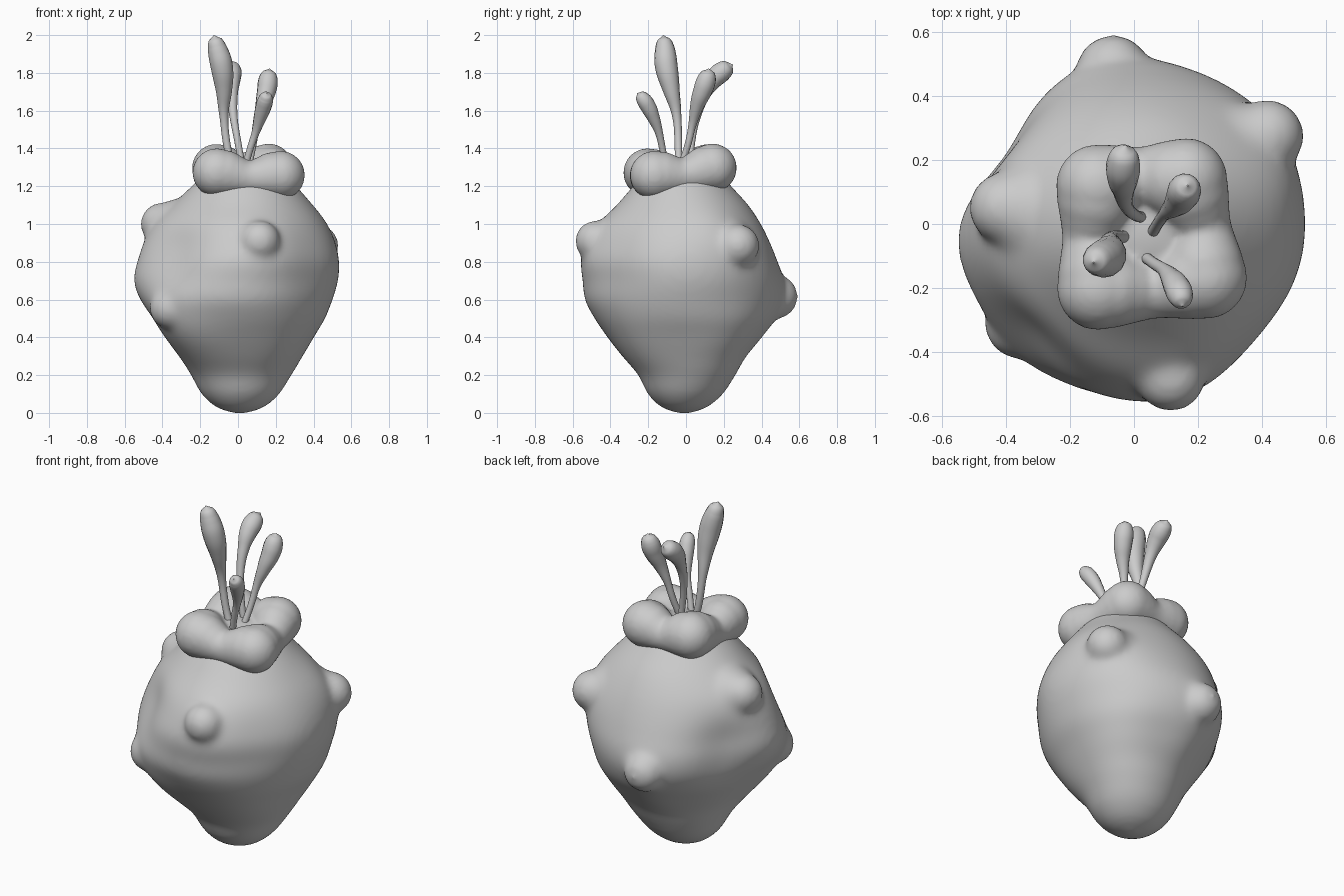
import bpy, bmesh, math
from mathutils import Vector, Matrix

if "Cube" in bpy.data.objects:
    bpy.data.objects.remove(bpy.data.objects["Cube"])


def add_ball(bm, p, r):
    bmesh.ops.create_icosphere(bm, subdivisions=3, radius=r, matrix=Matrix.Translation(p))


def finish(bm, name, voxel, smooth):
    me = bpy.data.meshes.new(name)
    bm.to_mesh(me)
    bm.free()
    ob = bpy.data.objects.new(name, me)
    bpy.context.collection.objects.link(ob)
    # fuse the overlapping volumes into one soft skin
    m = ob.modifiers.new("fuse", 'REMESH')
    m.mode, m.voxel_size, m.use_smooth_shade = 'VOXEL', voxel, True
    s = ob.modifiers.new("soften", 'SMOOTH')
    s.factor, s.iterations = 0.5, smooth
    return ob


def spline(a, b, c, d, t):
    return tuple(.5 * (2 * q + (r - p) * t + (2 * p - 5 * q + 4 * r - s) * t * t
                       + (3 * q - p - 3 * r + s) * t ** 3) for p, q, r, s in zip(a, b, c, d))


# Body: stacked ellipses (z, centre x, centre y, radius x, radius y)
rings = [(-.002, .01, -.01, .03, .03), (.03, .01, -.01, .125, .12), (.1, .01, -.005, .202, .195),
         (.2, .01, 0, .255, .245), (.3, .01, -.02, .31, .305), (.4, .01, -.025, .375, .38),
         (.5, .01, -.02, .445, .46), (.6, .0, -.025, .5, .508), (.7, .0, -.025, .53, .515),
         (.8, .01, -.035, .525, .505), (.9, .015, -.03, .495, .47), (1.0, .02, -.025, .44, .42),
         (1.1, .03, -.015, .36, .345), (1.2, .035, -.02, .275, .26), (1.28, .04, -.02, .2, .19)]
# Round knobs (x, y, z, radius), each with a soft swelling at its foot
knobs = [(.115, -.479, .91, .11), (-.403, .05, 1.0, .115), (.418, .275, .885, .116),
         (-.065, .475, .615, .119), (-.355, -.31, .555, .115)]
# Broad swellings and hollows (x, y, z, height, spread)
swells = [(x, y, z, .035, .14) for x, y, z, r in knobs]
swells += [(-.45, .25, .72, -.06, .14), (.4, -.35, .75, -.025, .16), (-.26, -.27, .4, .06, .14),
           (.24, .22, .36, .06, .16), (.23, -.25, .32, .02, .14), (.25, .42, .7, .015, .15),
           (-.37, -.38, .84, -.06, .13), (-.04, .36, .38, .03, .1), (.4, .12, 1.0, .02, .1),
           (-.52, -.04, .7, .025, .12)]
N = 64
bm = bmesh.new()
loops = []
last = len(rings) - 1
for s in range(last * 4 + 1):
    k = min(s // 4, last - 1)
    z, cx, cy, rx, ry = spline(rings[max(k - 1, 0)], rings[k], rings[k + 1],
                               rings[min(k + 2, last)], s / 4 - k)
    loop = []
    for i in range(N):
        u, v = math.cos(2 * math.pi * i / N), math.sin(2 * math.pi * i / N)
        p = Vector((cx + rx * u, cy + ry * v, z))
        h = sum(a * math.exp(-(p - Vector(q)).length_squared / (2 * w * w)) for *q, a, w in swells)
        loop.append(bm.verts.new(p + Vector((u, v, 0)) * h))
    loops.append(loop)
for a, b in zip(loops, loops[1:]):
    for i in range(N):
        j = (i + 1) % N
        bm.faces.new((a[i], a[j], b[j], b[i]))
bm.faces.new(loops[0][::-1])
bm.faces.new(loops[-1])

# Knobs: round tips on wider buried roots
for x, y, z, r in knobs:
    tip = Vector((x, y, z))
    root = Vector((x * .76, y * .76, z * .88 + .7 * .12))
    for k in range(5):
        t = k / 4
        add_ball(bm, tip.lerp(root, t), r * (1 + .5 * t * t))
finish(bm, "body", .016, 20)

# Collar: four lobes joined by a lower ridge, with a floor in the middle
bm = bmesh.new()
lobes = [Vector(p) for p in ((-.112, -.203, 1.272), (.225, -.168, 1.258),
                             (.163, .14, 1.297), (-.115, .12, 1.295))]
mid = sum(lobes, Vector()) / 4
for i, p in enumerate(lobes):
    q = lobes[(i + 1) % 4]
    out = ((p + q) / 2 - mid)
    out.z = 0
    add_ball(bm, p, .13)
    for k in range(1, 8):
        t = k / 8
        dip = math.sin(math.pi * t) ** 2
        c = p.lerp(q, t) + out.normalized() * .02 * dip + Vector((0, 0, -.022 * dip))
        add_ball(bm, c, .13 - .037 * dip)
bmesh.ops.create_icosphere(bm, subdivisions=3, radius=1,
                           matrix=Matrix.Translation((.04, -.02, 1.24)) @ Matrix.Diagonal((.2, .18, .09, 1)))
finish(bm, "collar", .012, 10)

# Stalks: tapering curves ending in club heads (x, y, z, radius)
stalks = {
    "stalk_tall": [(-.02, -.04, 1.27, .02), (-.055, -.04, 1.4, .02), (-.075, -.05, 1.58, .025),
                   (-.075, -.08, 1.72, .046), (-.087, -.105, 1.84, .06), (-.11, -.112, 1.93, .052),
                   (-.122, -.117, 1.975, .035), (-.127, -.12, 2.0, .002)],
    "stalk_back_left": [(.03, .02, 1.27, .018), (.0, .03, 1.43, .018), (-.025, .06, 1.58, .022),
                        (-.033, .105, 1.7, .034), (-.035, .15, 1.77, .05), (-.033, .195, 1.81, .052),
                        (-.03, .228, 1.832, .036), (-.026, .247, 1.845, .002)],
    "stalk_back_right": [(.05, -.04, 1.27, .018), (.08, .01, 1.42, .018), (.1, .035, 1.53, .022),
                         (.13, .06, 1.63, .038), (.152, .09, 1.71, .051), (.16, .11, 1.77, .05),
                         (.165, .118, 1.805, .033), (.168, .12, 1.823, .002)],
    "stalk_front_right": [(.03, -.1, 1.27, .018), (.065, -.125, 1.4, .018), (.095, -.145, 1.49, .022),
                          (.12, -.175, 1.57, .035), (.138, -.205, 1.63, .042), (.147, -.23, 1.665, .038),
                          (.15, -.248, 1.683, .025), (.152, -.258, 1.692, .002)],
}
for name, pts in stalks.items():
    cu = bpy.data.curves.new(name, 'CURVE')
    cu.dimensions, cu.bevel_depth, cu.bevel_resolution, cu.use_fill_caps = '3D', 1, 5, True
    sp = cu.splines.new('BEZIER')
    sp.resolution_u, sp.radius_interpolation = 6, 'CARDINAL'
    sp.bezier_points.add(len(pts) - 1)
    for bp, (x, y, z, r) in zip(sp.bezier_points, pts):
        bp.co, bp.radius = (x, y, z), r
        bp.handle_left_type = bp.handle_right_type = 'AUTO'
    ob = bpy.data.objects.new(name, cu)
    bpy.context.collection.objects.link(ob)
    bpy.ops.object.select_all(action='DESELECT')
    ob.select_set(True)
    bpy.context.view_layer.objects.active = ob
    bpy.ops.object.convert(target='MESH')
    bpy.ops.object.shade_smooth()
